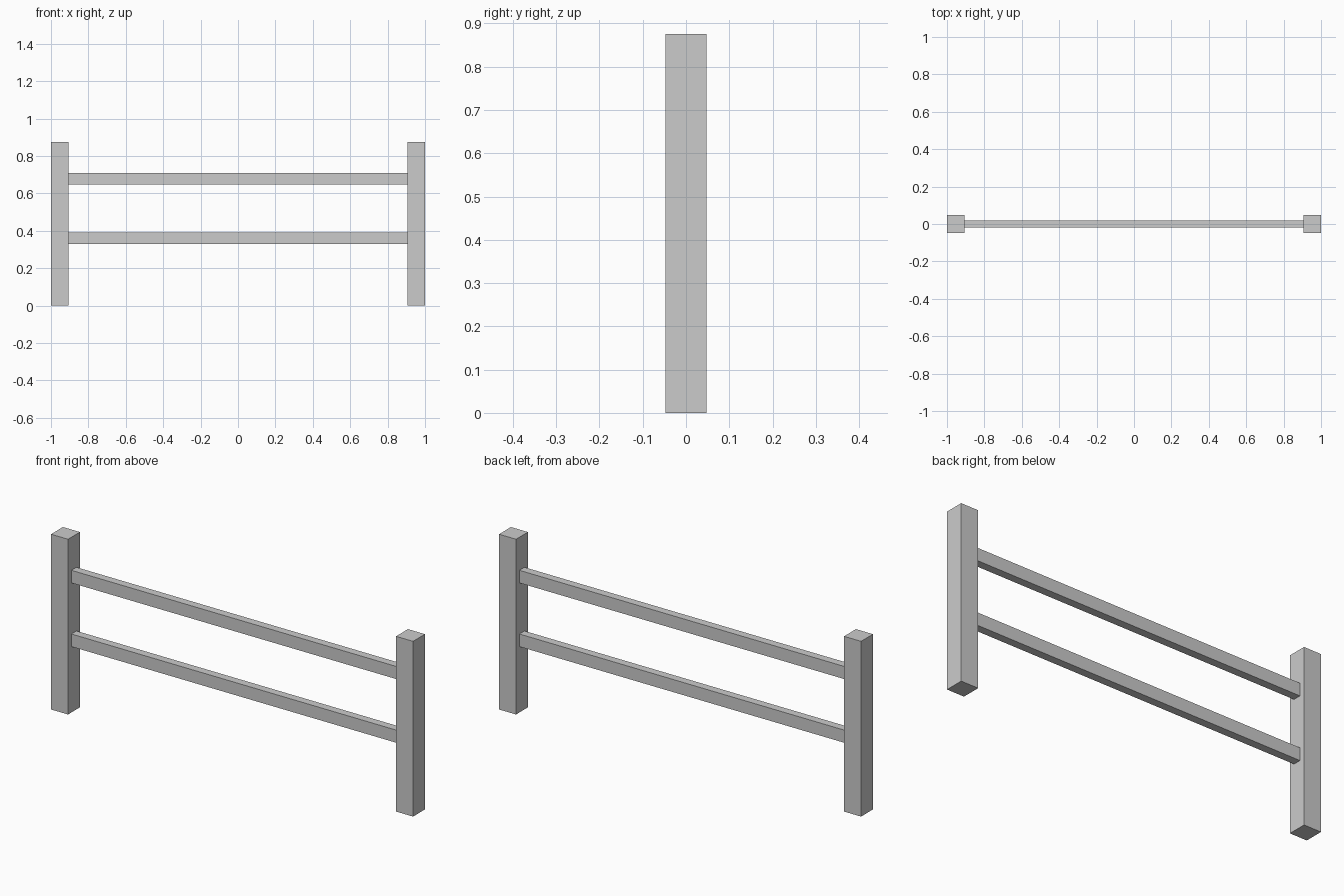
import bpy

# Remove the default cube
cube = bpy.data.objects.get("Cube")
if cube:
    bpy.data.objects.remove(cube, do_unlink=True)

# Single plain colour
grey = bpy.data.materials.new("light_grey")
grey.use_nodes = True
colour = (0.6, 0.6, 0.6, 1)
grey.diffuse_color = colour
grey.node_tree.nodes["Principled BSDF"].inputs["Base Color"].default_value = colour


def add_beam(name, centre, size):
    """Add a square-edged beam with its scale applied."""
    bpy.ops.mesh.primitive_cube_add(size=1, location=centre)
    beam = bpy.context.object
    beam.name = name
    beam.scale = size
    bpy.ops.object.transform_apply(location=False, rotation=False, scale=True)
    beam.data.materials.append(grey)


POST_WIDTH = 0.094
POST_HEIGHT = 0.875
RAIL_LENGTH = 2 - 2 * POST_WIDTH

# Upright posts
for side, sign in (("left", 1), ("right", -1)):
    add_beam(side + "_post", (sign * (1 - POST_WIDTH / 2), 0, POST_HEIGHT / 2),
             (POST_WIDTH, POST_WIDTH, POST_HEIGHT))

# Horizontal rails between the posts
for level, height in (("lower", 0.36), ("upper", 0.678)):
    add_beam(level + "_rail", (0, 0, height), (RAIL_LENGTH, 0.04, 0.063))
